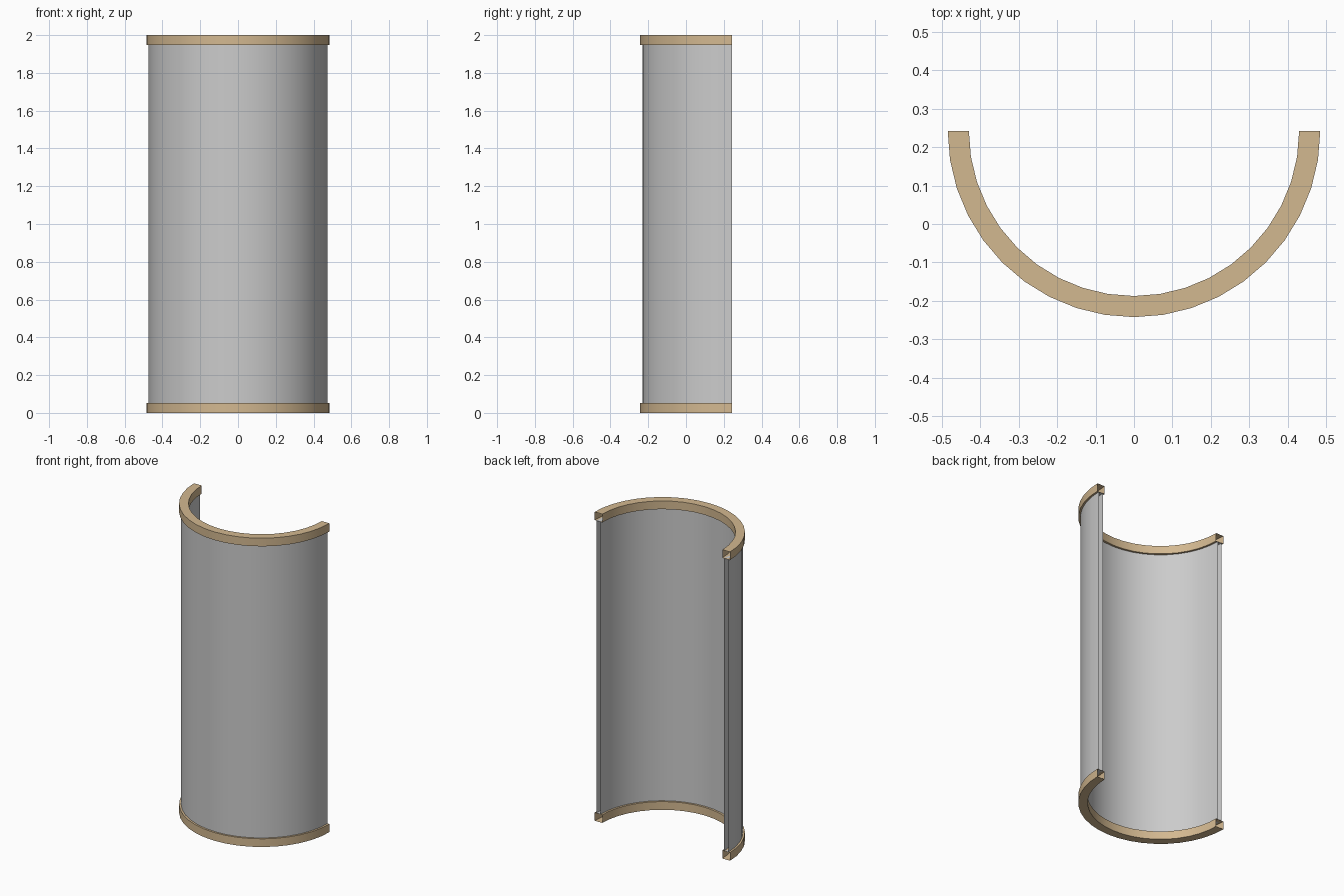
import bpy, bmesh, math

if "Cube" in bpy.data.objects:
    bpy.data.objects.remove(bpy.data.objects["Cube"])

SEGMENTS = 20
CENTRE_Y = 0.2425
RING_H = 0.053


def half_round(name, r_in, r_out, z0, z1, mat=None):
    """Sweep a rectangular section through a half circle, leaving the ends open."""
    profile = [(r_in, z0), (r_out, z0), (r_out, z1), (r_in, z1)]
    bm = bmesh.new()
    rows = []
    for i in range(SEGMENTS + 1):
        a = math.pi + math.pi * i / SEGMENTS
        rows.append([bm.verts.new((r * math.cos(a), CENTRE_Y + r * math.sin(a), z))
                     for r, z in profile])
    for a, b in zip(rows, rows[1:]):
        for j in range(4):
            k = (j + 1) % 4
            bm.faces.new((a[j], b[j], b[k], a[k]))
    mesh = bpy.data.meshes.new(name)
    bm.to_mesh(mesh)
    bm.free()
    obj = bpy.data.objects.new(name, mesh)
    bpy.context.collection.objects.link(obj)
    if mat:
        mesh.materials.append(mat)
    bpy.ops.object.select_all(action='DESELECT')
    obj.select_set(True)
    bpy.context.view_layer.objects.active = obj
    bpy.ops.object.shade_smooth_by_angle(angle=math.radians(30))
    return obj


tan = bpy.data.materials.new("tan_trim")
tan.diffuse_color = (0.65, 0.48, 0.28, 1)
tan.use_nodes = True
tan.node_tree.nodes["Principled BSDF"].inputs["Base Color"].default_value = tan.diffuse_color

# Curved wall between the two trims
half_round("curved_wall", 0.443, 0.473, RING_H, 2 - RING_H)

# Wider trim rings at the bottom and top
half_round("bottom_trim", 0.43, 0.485, 0, RING_H, tan)
half_round("top_trim", 0.43, 0.485, 2 - RING_H, 2, tan)
